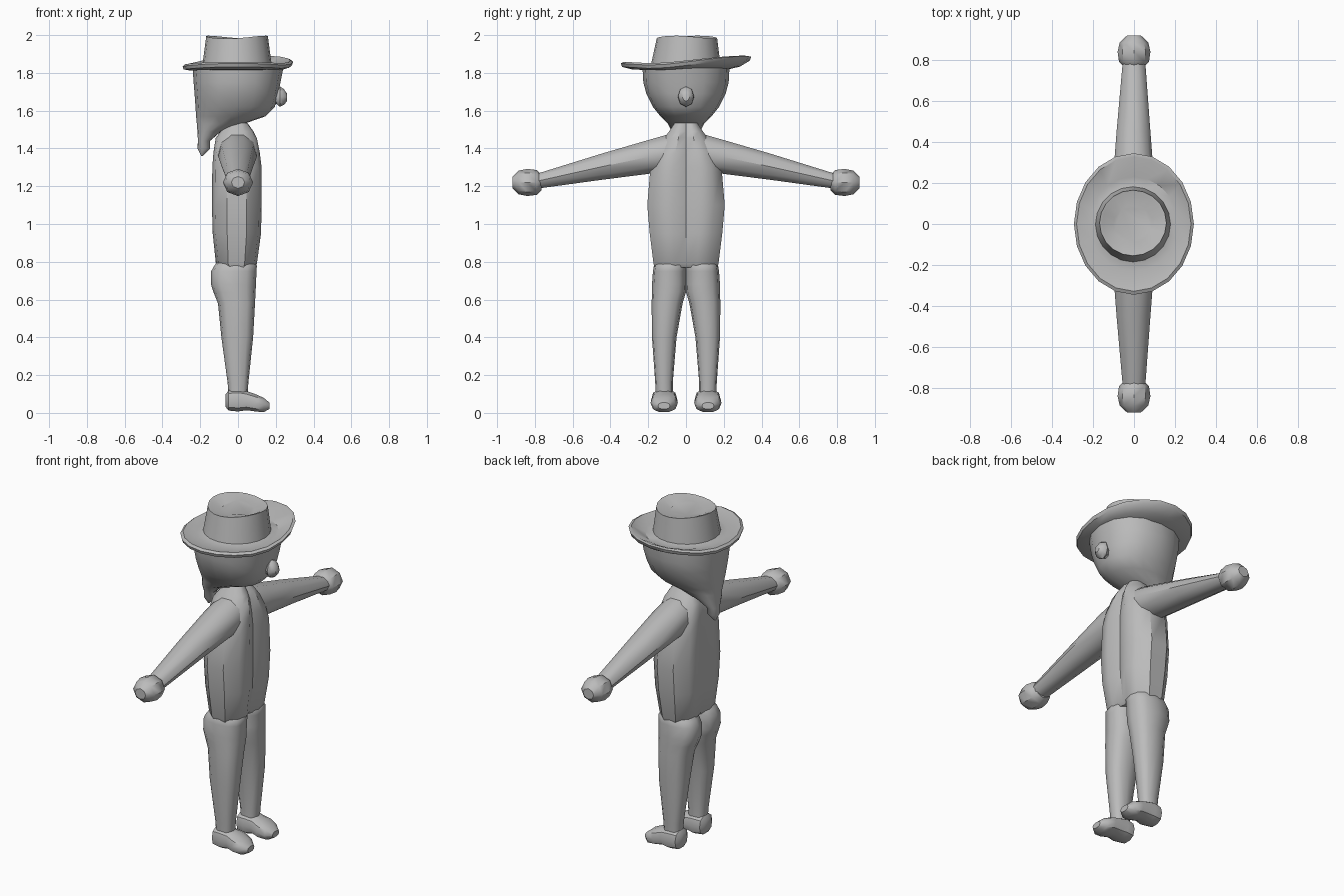
import bpy, bmesh, math
from mathutils import Vector

grey = bpy.data.materials.new("plain grey")
grey.diffuse_color = (0.5, 0.5, 0.5, 1)


def oval(n, power=1.0):
    """Unit cross-section; power below 1 makes it squarer."""
    pts = []
    for i in range(n):
        t = 2 * math.pi * i / n
        c, s = math.cos(t), math.sin(t)
        pts.append((math.copysign(abs(c) ** power, c), math.copysign(abs(s) ** power, s)))
    return pts


def loft(name, axis, rings, section, mirror=False, warp=None, angle=40):
    """Skin rings (t, a0, a1, b0, b1) placed along an axis; a and b are the other two axes."""
    ia, ib = [i for i in range(3) if i != axis]
    bm = bmesh.new()
    loops = []
    for t, a0, a1, b0, b1 in rings:
        loop = []
        for u, v in section:
            p = Vector((0, 0, 0))
            p[axis] = t
            p[ia] = (a0 + a1) / 2 + u * (a1 - a0) / 2
            p[ib] = (b0 + b1) / 2 + v * (b1 - b0) / 2
            if warp:
                warp(p)
            loop.append(bm.verts.new(p))
        loops.append(loop)
    n = len(section)
    for lo, hi in zip(loops, loops[1:]):
        for i in range(n):
            j = (i + 1) % n
            bm.faces.new((lo[i], lo[j], hi[j], hi[i]))
    bm.faces.new(loops[0][::-1])
    bm.faces.new(loops[-1])
    bmesh.ops.recalc_face_normals(bm, faces=bm.faces)
    me = bpy.data.meshes.new(name)
    bm.to_mesh(me)
    bm.free()
    me.materials.append(grey)
    for p in me.polygons:
        p.use_smooth = True
    me.set_sharp_from_angle(angle=math.radians(angle))
    ob = bpy.data.objects.new(name, me)
    bpy.context.collection.objects.link(ob)
    if mirror:
        m = ob.modifiers.new("mirror", 'MIRROR')
        m.use_axis = (False, True, False)
    return ob


# torso: two soft lobes with a groove down the front and back
half = [(.8, 0), (1, .35), (.88, .72), (.4, 1), (-.4, 1), (-.88, .72), (-1, .35), (-.86, 0)]
lobed = half + [(a, -b) for a, b in half[-2:0:-1]]
torso = [(.77, -.10, .085, -.165, .165), (.79, -.117, .10, -.172, .172),
         (.95, -.134, .122, -.192, .192), (1.10, -.138, .125, -.205, .205),
         (1.30, -.136, .125, -.188, .188), (1.38, -.13, .115, -.16, .16),
         (1.455, -.118, .10, -.115, .115), (1.49, -.092, .082, -.09, .09),
         (1.535, -.06, .05, -.06, .06)]
loft("torso", 2, torso, lobed)

# arms and hands
arm = [(.03, -.10, .10, 1.29, 1.49), (.10, -.105, .10, 1.265, 1.478),
       (.19, -.105, .10, 1.262, 1.452), (.45, -.085, .08, 1.23, 1.375),
       (.79, -.055, .055, 1.185, 1.268)]
loft("arm", 1, arm, oval(10), True)
hand = [(y, -r, r, 1.22 - r * .9, 1.22 + r * .9)
        for y, r in ((.765, .045), (.79, .073), (.84, .08), (.885, .07), (.918, .035))]
loft("hand", 1, hand, oval(8), True)

# legs with a rounded seat
leg = [(.09, -.05, .05, .07, .16), (.16, -.055, .055, .07, .163),
       (.40, -.088, .08, .05, .18), (.58, -.106, .09, .018, .182),
       (.64, -.13, .093, .0, .18), (.68, -.143, .095, -.002, .18),
       (.75, -.142, .098, -.002, .175), (.78, -.125, .10, -.002, .17),
       (.80, -.11, .085, .0, .155)]
loft("leg", 2, leg, oval(12, .8), True)

# feet
foot = [(-.065, .08, .15, .03, .10), (-.05, .055, .175, .01, .122),
        (0, .045, .185, .005, .128), (.045, .055, .178, .012, .118),
        (.09, .043, .188, .006, .102), (.135, .055, .178, .002, .082),
        (.167, .085, .148, .02, .055)]
loft("foot", 0, foot, oval(10, .8), True)

# head with hair running down to a point at the back
head = [(1.825, -.24, .24, -.23, .23), (1.75, -.235, .225, -.226, .226),
        (1.69, -.23, .212, -.21, .21), (1.62, -.225, .195, -.175, .175),
        (1.57, -.222, .145, -.135, .135), (1.53, -.218, .03, -.095, .095),
        (1.49, -.215, -.09, -.075, .075), (1.44, -.212, -.148, -.04, .04),
        (1.40, -.215, -.147, -.034, .034), (1.36, -.195, -.187, -.005, .005)]
loft("head_and_hair", 2, head, oval(16, .9))

# nose
nose = [(.18, -.025, .025, 1.625, 1.72), (.205, -.03, .03, 1.635, 1.71),
        (.222, -.043, .043, 1.62, 1.728), (.242, -.04, .04, 1.63, 1.715),
        (.26, -.018, .018, 1.65, 1.69)]
loft("nose", 0, nose, oval(8))


# hat: curled brim, tapered crown, dented top
def bend_hat(p):
    t = math.atan2(p.y, p.x)
    if p.z < 1.9:
        r = math.hypot(p.x / .29, p.y / .345)
        lift = .042 * max(0, math.cos(t - 1.0)) + .015 * math.sin(t) ** 2
        p.z += lift * max(0, min(1, (r - .7) / .3))
    else:
        p.z += .008 * math.cos(2 * t + .8) - .004
        if p.z < 1.97:
            p.z += .03 * abs(math.sin(t))


hat = [(1.815, -.2, .2, -.21, .21), (1.812, -.25, .25, -.285, .285),
       (1.818, -.288, .285, -.338, .338), (1.835, -.293, .292, -.345, .345),
       (1.846, -.28, .278, -.328, .328), (1.836, -.22, .215, -.23, .23),
       (1.845, -.188, .178, -.185, .182), (1.993, -.168, .158, -.155, .165),
       (1.99, -.155, .145, -.14, .15), (1.955, -.1, .09, -.09, .09)]
loft("hat", 2, hat, oval(20), warp=bend_hat)
